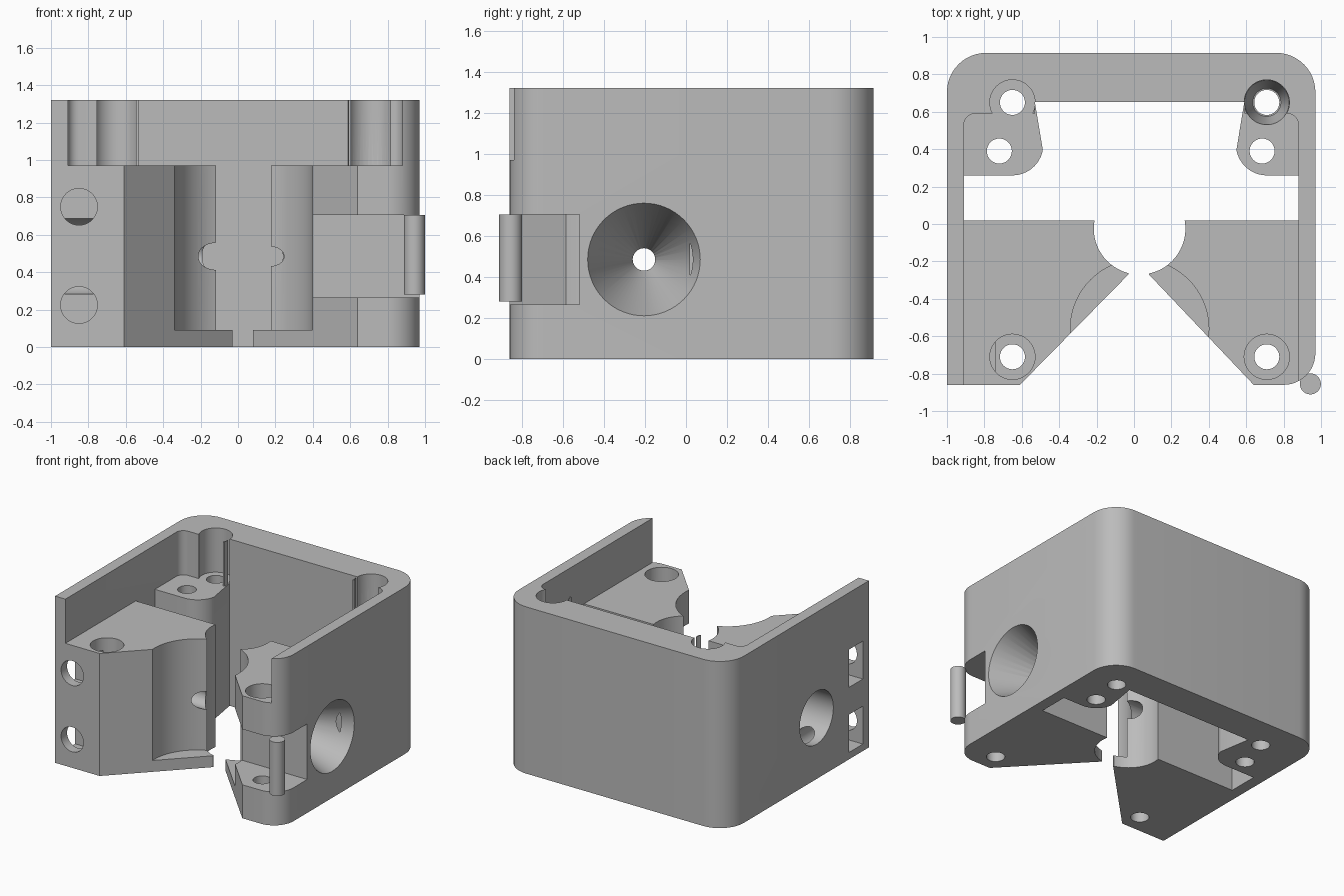
import bpy
import bmesh
from math import pi, cos, sin, radians
from mathutils import Matrix, Vector

cube = bpy.data.objects.get("Cube")
if cube:
    bpy.data.objects.remove(cube, do_unlink=True)

grey = bpy.data.materials.new("plain grey")
grey.use_nodes = True
colour = (0.5, 0.5, 0.5, 1)
grey.diffuse_color = colour
grey.node_tree.nodes["Principled BSDF"].inputs["Base Color"].default_value = colour

MID = 0.03      # symmetry plane of the mechanism
DECK = 0.97     # height of the inner deck
TOP = 1.32
BORE_Y, BORE_Z = -0.205, 0.485


def add_object(name, bm):
    bmesh.ops.recalc_face_normals(bm, faces=bm.faces)
    mesh = bpy.data.meshes.new(name)
    bm.to_mesh(mesh)
    bm.free()
    mesh.materials.append(grey)
    obj = bpy.data.objects.new(name, mesh)
    bpy.context.collection.objects.link(obj)
    return obj


def prism(name, points, z0, z1):
    bm = bmesh.new()
    face = bm.faces.new([bm.verts.new((x, y, z0)) for x, y in points])
    out = bmesh.ops.extrude_face_region(bm, geom=[face])
    verts = [v for v in out["geom"] if isinstance(v, bmesh.types.BMVert)]
    bmesh.ops.translate(bm, vec=(0, 0, z1 - z0), verts=verts)
    return add_object(name, bm)


def box(name, x0, x1, y0, y1, z0, z1):
    return prism(name, [(x0, y0), (x1, y0), (x1, y1), (x0, y1)], z0, z1)


def rod(name, start, end, r0, r1=None, sides=64):
    a, b = Vector(start), Vector(end)
    bm = bmesh.new()
    turn = (b - a).to_track_quat("Z", "Y").to_matrix().to_4x4()
    bmesh.ops.create_cone(bm, cap_ends=True, segments=sides, radius1=r0,
                          radius2=r0 if r1 is None else r1, depth=(b - a).length,
                          matrix=Matrix.Translation((a + b) / 2) @ turn)
    return add_object(name, bm)


def arc(cx, cy, r, a0, a1, steps=12):
    angles = [radians(a0 + (a1 - a0) * i / steps) for i in range(steps + 1)]
    return [(cx + r * cos(a), cy + r * sin(a)) for a in angles]


def cut(target, cutter):
    cutter.hide_render = True
    mod = target.modifiers.new("cut", "BOOLEAN")
    mod.operation = "DIFFERENCE"
    mod.solver = "EXACT"
    mod.object = cutter
    bpy.context.view_layer.objects.active = target
    bpy.ops.object.modifier_apply(modifier=mod.name)
    bpy.data.objects.remove(cutter, do_unlink=True)


# Housing block: three rounded corners, one square
outline = ([(-1, -0.86)] + arc(0.80, -0.69, 0.17, -90, 0)
           + arc(0.76, 0.705, 0.21, 0, 90) + arc(-0.79, 0.705, 0.21, 90, 180))
housing = prism("housing", outline, 0, TOP)

# Open tray above the deck
tray = ([(-0.91, -1), (0.88, -1)] + arc(0.82, 0.53, 0.06, 0, 90, 6)
        + arc(-0.85, 0.53, 0.06, 90, 180, 6))
cut(housing, prism("tray_cutter", tray, DECK, 1.5))
cut(housing, box("back_recess_cutter", -0.53, 0.59, 0.4, 0.652, DECK, 1.5))

# Through window, leaving two rounded screw bosses at the back
right_boss = arc(0.71, 0.425, 0.165, 190, 270)
left_boss = [(2 * MID - x, y) for x, y in reversed(right_boss)]
window = ([(-0.91, 0.02), (0.88, 0.02), (0.88, 0.26)] + right_boss[::-1]
          + [(0.59, 0.652), (-0.53, 0.652)] + left_boss[::-1] + [(-0.91, 0.26)])
cut(housing, prism("window_cutter", window, -0.1, DECK + 0.05))

# Central channel, front wedge and wide round recess
cut(housing, rod("channel_cutter", (MID, -0.025, -0.1), (MID, -0.025, 1.1), 0.245))
wedge = [(-0.03, -0.15), (-0.03, -0.27), (-0.61, -0.86), (-0.67, -0.92),
         (0.70, -0.92), (0.64, -0.86), (0.08, -0.27), (0.08, -0.15)]
cut(housing, prism("wedge_cutter", wedge, -0.1, 1.1))
cut(housing, rod("recess_cutter", (MID, -0.56, 0.09), (MID, -0.56, 1.1), 0.37, sides=96))

# Hinge notch in the front corner
cut(housing, box("notch_cutter", 0.2, 1.2, -1, -0.52, 0.265, 0.705))

# Vertical screw holes with head pockets
for side in (-1, 1):
    x = MID + side * 0.68
    for y, floor in ((0.65, DECK), (-0.71, 0.76)):
        cut(housing, rod("screw_cutter", (x, y, -0.1), (x, y, 1.2), 0.067, sides=32))
        cut(housing, rod("head_cutter", (x, y, floor), (x, y, 1.5), 0.121, sides=48))
cut(housing, rod("countersink_cutter", (0.71, 0.65, 0.72), (0.71, 0.65, DECK + 0.01), 0.075, 0.121))
for x in (-0.72, 0.685):
    cut(housing, rod("boss_hole_cutter", (x, 0.39, -0.1), (x, 0.39, 1.1), 0.067, sides=32))

# Cross bore: funnel on one side, wide socket on the other
cut(housing, rod("funnel_cutter", (0.42, BORE_Y, BORE_Z), (0.971, BORE_Y, BORE_Z), 0.055, 0.275))
cut(housing, rod("bore_cutter", (0.05, BORE_Y, BORE_Z), (0.6, BORE_Y, BORE_Z), 0.055, sides=32))
cut(housing, rod("tube_cutter", (-0.7, BORE_Y, BORE_Z), (0, BORE_Y, BORE_Z), 0.075, sides=32))
cut(housing, rod("socket_cutter", (-1.1, BORE_Y, BORE_Z), (-0.5, BORE_Y, BORE_Z), 0.21))

# Front clamp holes and their side nut slots
for z, slot in ((0.75, 0.57), (0.225, 0.055)):
    cut(housing, rod("clamp_cutter", (-0.85, -1, z), (-0.85, -0.15, z), 0.098, sides=48))
    cut(housing, box("slot_cutter", -1.1, -0.74, -0.785, -0.61, slot, slot + 0.3))

# Hinge pin
pin = rod("hinge_pin", (0.943, -0.855, 0.28), (0.943, -0.855, 0.705), 0.056, sides=48)

for obj in (housing, pin):
    bpy.ops.object.select_all(action="DESELECT")
    obj.select_set(True)
    bpy.context.view_layer.objects.active = obj
    bpy.ops.object.shade_smooth_by_angle(angle=radians(30))
